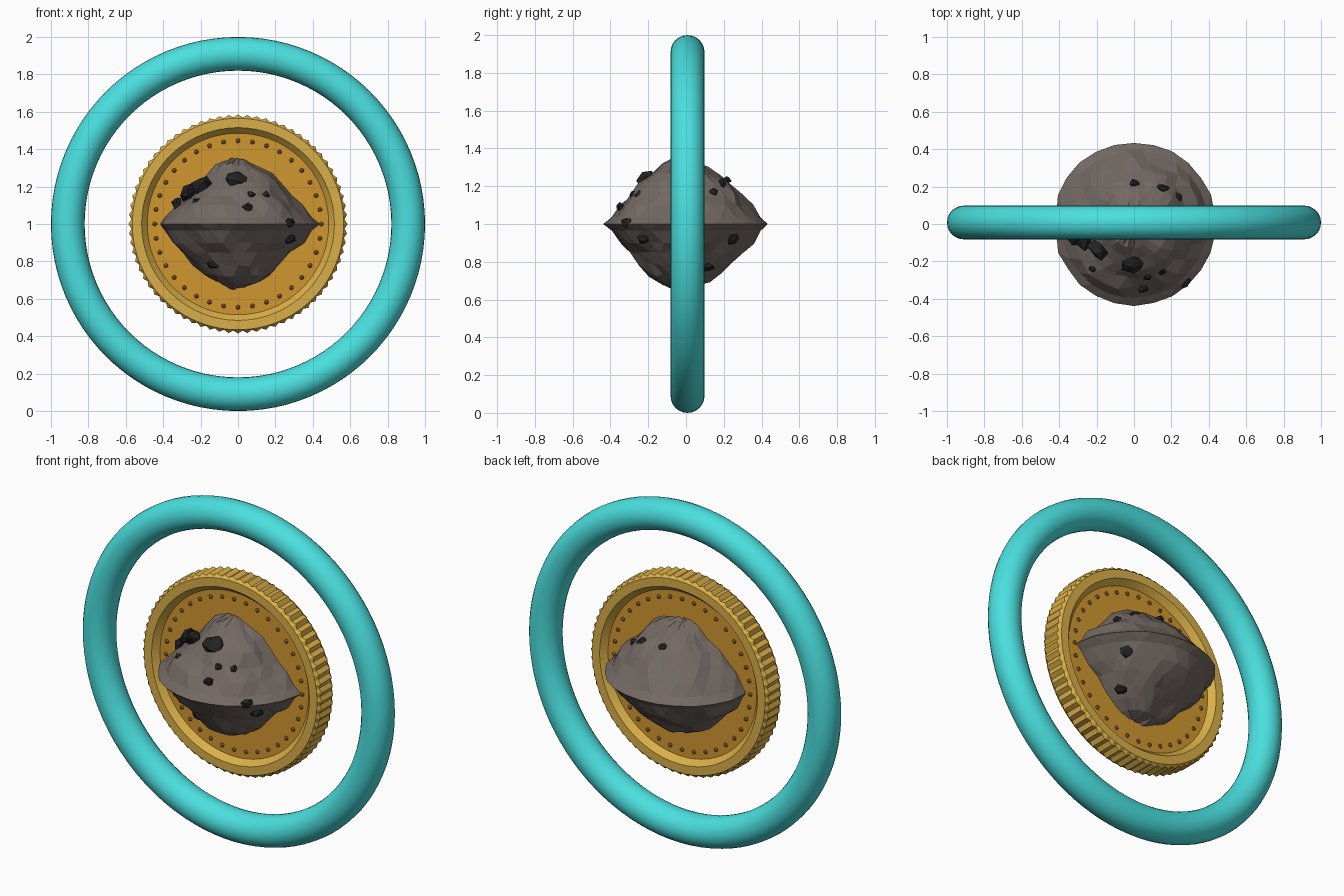
import bpy, bmesh, math, random
from mathutils import Vector, Matrix, noise

random.seed(4)
TAU = 2 * math.pi
CENTRE = Vector((0, 0, 1.0))

cube = bpy.data.objects.get("Cube")
if cube:
    bpy.data.objects.remove(cube)


def material(name, rgb, rough=0.6):
    m = bpy.data.materials.new(name)
    m.use_nodes = True
    m.diffuse_color = (*rgb, 1)
    bsdf = m.node_tree.nodes["Principled BSDF"]
    bsdf.inputs["Base Color"].default_value = (*rgb, 1)
    bsdf.inputs["Roughness"].default_value = rough
    return m


turquoise = material("turquoise", (0.07, 0.74, 0.74))
gold = material("gold", (0.70, 0.43, 0.065))
amber = material("amber gold", (0.64, 0.31, 0.03))
bronze = material("dark bronze", (0.24, 0.12, 0.02))
stone = material("grey brown stone", (0.17, 0.14, 0.125))
coal = material("black stone", (0.017, 0.017, 0.018))


def finish(bm, name, mats, location=CENTRE):
    bmesh.ops.recalc_face_normals(bm, faces=bm.faces[:])
    mesh = bpy.data.meshes.new(name)
    bm.to_mesh(mesh)
    bm.free()
    for m in mats:
        mesh.materials.append(m)
    obj = bpy.data.objects.new(name, mesh)
    obj.location = location
    bpy.context.collection.objects.link(obj)
    return obj


# Outer ring
bpy.ops.mesh.primitive_torus_add(major_radius=0.91, minor_radius=0.09,
                                 major_segments=96, minor_segments=24,
                                 location=(0, 0.008, 1), rotation=(math.pi / 2, 0, 0))
ring = bpy.context.object
ring.name = "outer_ring"
ring.data.materials.append(turquoise)
bpy.ops.object.shade_smooth_by_angle()

# Coin: profile turned about the y axis, with a reeded edge
half = [(0.485, 0.035), (0.515, 0.07), (0.565, 0.07), (0.585, 0.052)]
profile = [(r, -y) for r, y in half] + [(r, y) for r, y in reversed(half)]
SEGS = 144
bm = bmesh.new()
rows = []
for r, y in profile:
    row = []
    for i in range(SEGS):
        a = TAU * i / SEGS
        rr = r - 0.014 * (i % 2) if r > 0.58 else r
        row.append(bm.verts.new((rr * math.cos(a), y, rr * math.sin(a))))
    rows.append(row)
for a, b in zip(rows, rows[1:]):
    for i in range(SEGS):
        j = (i + 1) % SEGS
        bm.faces.new((a[i], a[j], b[j], b[i]))
for row in (rows[0], rows[-1]):
    bm.faces.new(row).material_index = 1
finish(bm, "coin", [gold, amber])

# Ring of small studs on both coin faces
STUDS = 36
bm = bmesh.new()
for side in (-1, 1):
    for i in range(STUDS):
        a = TAU * i / STUDS
        pos = Vector((0.445 * math.cos(a), side * 0.035, 0.445 * math.sin(a)))
        bmesh.ops.create_icosphere(bm, subdivisions=2, radius=0.012,
                                   matrix=Matrix.Translation(pos))
finish(bm, "coin_studs", [bronze])

# Rock: staggered triangle rows, widest at a jagged equator
upper = [(0.435, 0), (0.395, 0.035), (0.345, 0.1), (0.295, 0.155),
         (0.24, 0.215), (0.185, 0.265), (0.125, 0.308), (0.06, 0.335)]


def rock_radius(z):
    z = abs(z)
    for (r0, z0), (r1, z1) in zip(upper, upper[1:]):
        if z <= z1:
            return r0 + (r1 - r0) * (z - z0) / (z1 - z0)
    return 0.05


def weather(p, amount):
    q = p * (1 + amount * noise.noise(p * 6) + amount * random.uniform(-0.35, 0.35))
    # chipped hollow on the upper front right shoulder
    d = (p - Vector((-0.25, -0.1, 0.2))).length
    q *= 1 - 0.13 * max(0, 1 - d / 0.16)
    q.x = max(q.x, -0.415)
    return q


TEETH = 26
bm = bmesh.new()
rows = []
levels = [(r, -z, k) for k, (r, z) in reversed(list(enumerate(upper)))]
levels += [(r, z, k) for k, (r, z) in enumerate(upper)][1:]
for r, z, k in levels:
    row = []
    for i in range(TEETH):
        a = TAU * (i + 0.5 * (k % 2)) / TEETH - math.pi / 2
        p = Vector((r * math.cos(a), r * math.sin(a), z))
        row.append(bm.verts.new(weather(p, 0.02 if k < 2 else 0.075)))
    rows.append((row, k % 2))
for (a, odd), (b, _) in zip(rows, rows[1:]):
    for i in range(TEETH):
        j = (i + 1) % TEETH
        if odd:
            bm.faces.new((a[i], a[j], b[j]))
            bm.faces.new((a[i], b[j], b[i]))
        else:
            bm.faces.new((a[i], a[j], b[i]))
            bm.faces.new((a[j], b[j], b[i]))
for (row, _), z in ((rows[0], -0.345), (rows[-1], 0.35)):
    tip = bm.verts.new((0, 0, z))
    for i in range(TEETH):
        bm.faces.new((row[i], row[(i + 1) % TEETH], tip))
finish(bm, "rock", [stone])

# Black chunks set into the rock: x, height from the equator, size, front or back
chunks = [(-0.01, 0.235, 0.062, -1), (0.07, 0.16, 0.024, -1), (0.15, 0.155, 0.024, -1),
          (0.05, 0.09, 0.026, -1), (0.28, 0.01, 0.03, -1), (0.28, -0.08, 0.037, -1),
          (-0.13, -0.22, 0.032, -1), (-0.19, 0.215, 0.06, -1), (-0.27, 0.17, 0.058, -1),
          (-0.33, 0.115, 0.04, -1), (-0.22, 0.12, 0.024, -1),
          (0.0, 0.235, 0.026, 1), (0.15, 0.21, 0.035, 1), (0.24, 0.17, 0.026, 1),
          (0.26, -0.08, 0.034, 1), (0.19, -0.23, 0.032, 1)]
bm = bmesh.new()
for x, z, size, side in chunks:
    r = rock_radius(z)
    pos = Vector((x, side * math.sqrt(max(r * r - x * x, 0.006)), z))
    normal = Vector((pos.x, pos.y, 1.2 * pos.z)).normalized()
    frame = (Matrix.Translation(pos) @ normal.to_track_quat('Z', 'Y').to_matrix().to_4x4()
             @ Matrix.Diagonal((1.1, 0.9, 0.6, 1)))
    made = bmesh.ops.create_icosphere(bm, subdivisions=1, radius=size, matrix=frame)
    for v in made["verts"]:
        v.co += Vector([random.uniform(-0.22, 0.22) * size for _ in range(3)])
finish(bm, "black_chunks", [coal])
